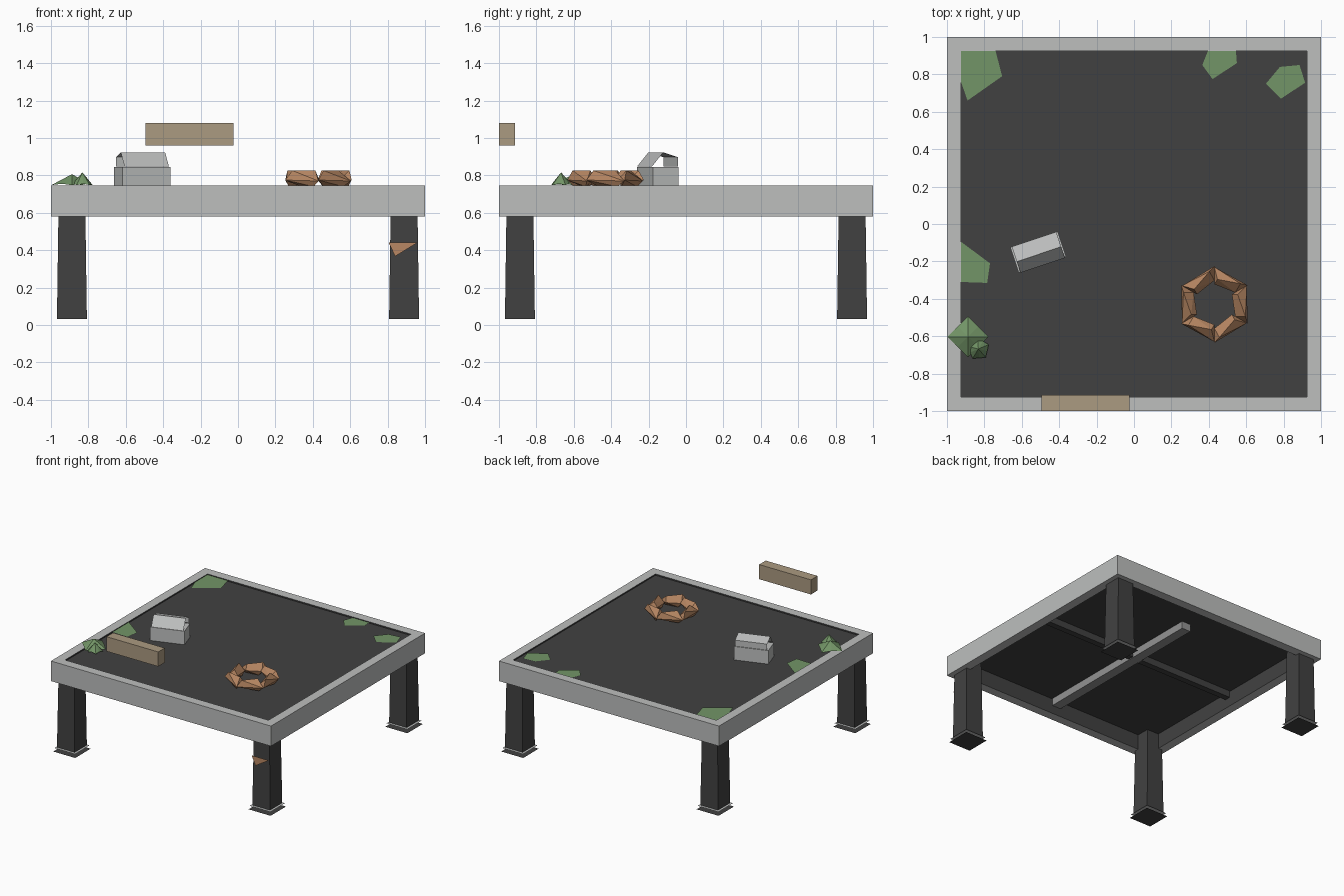
import bpy, bmesh
from math import cos, sin, pi, radians
from mathutils import Vector, Matrix

cube = bpy.data.objects.get("Cube")
if cube:
    bpy.data.objects.remove(cube, do_unlink=True)


def material(name, rgb):
    m = bpy.data.materials.new(name)
    m.use_nodes = True
    m.diffuse_color = (*rgb, 1)
    m.node_tree.nodes["Principled BSDF"].inputs["Base Color"].default_value = (*rgb, 1)
    return m


GREY = material("concrete grey", (0.51, 0.52, 0.515))
MID = material("steel grey", (0.29, 0.29, 0.29))
DARK = material("charcoal", (0.053, 0.053, 0.053))
GREEN = material("moss green", (0.17, 0.30, 0.135))
TAN = material("tan wood", (0.41, 0.325, 0.22))
COPPER = material("copper brown", (0.48, 0.245, 0.125))


def finish(name, bm, *mats):
    bmesh.ops.recalc_face_normals(bm, faces=bm.faces)
    mesh = bpy.data.meshes.new(name)
    bm.to_mesh(mesh)
    bm.free()
    for m in mats:
        mesh.materials.append(m)
    ob = bpy.data.objects.new(name, mesh)
    bpy.context.collection.objects.link(ob)
    return ob


def box(name, lo, hi, mat, taper=1.0):
    """Box between two corners; taper scales the top face."""
    lo, hi = Vector(lo), Vector(hi)
    size, middle = hi - lo, (lo + hi) / 2
    bm = bmesh.new()
    bmesh.ops.create_cube(bm, size=1)
    for v in bm.verts:
        k = taper if v.co.z > 0 else 1
        v.co = middle + Vector((v.co.x * k * size.x, v.co.y * k * size.y, v.co.z * size.z))
    return finish(name, bm, mat)


def sheet(name, points, mat):
    """Single flat polygon, facing up when level."""
    bm = bmesh.new()
    bm.faces.new([bm.verts.new(p) for p in points])
    ob = finish(name, bm, mat)
    if ob.data.polygons[0].normal.z < -0.5:
        ob.data.flip_normals()
    return ob


# Raised rim with a dark inner wall
TOP, BOTTOM = 0.745, 0.58
bm = bmesh.new()
loops = []
for r, z in ((1, BOTTOM), (1, TOP), (0.925, TOP), (0.925, BOTTOM)):
    loops.append([bm.verts.new((x * r, y * r, z)) for x, y in ((-1, -1), (1, -1), (1, 1), (-1, 1))])
for k in range(4):
    a, b = loops[k], loops[(k + 1) % 4]
    for i in range(4):
        j = (i + 1) % 4
        f = bm.faces.new((a[i], a[j], b[j], b[i]))
        f.material_index = 1 if k == 2 else 0
finish("rim", bm, GREY, DARK)

# Floor panel and the beams beneath it
box("floor", (-0.925, -0.925, 0.705), (0.925, 0.925, 0.734), DARK)
box("long_beam", (-0.05, -0.92, 0.645), (0.03, 0.6, 0.705), MID)
box("cross_beam", (-0.92, -0.025, 0.65), (0.92, 0.025, 0.705), DARK)

# Tapered legs with thin foot plates
for sx, side in ((-1, "right"), (1, "left")):
    for sy, end in ((-1, "front"), (1, "back")):
        x, y = sx * 0.888, sy * 0.888
        tag = f"{end}_{side}"
        box(tag + "_leg", (x - 0.08, y - 0.08, 0.033), (x + 0.08, y + 0.08, 0.705), DARK, 0.88)
        for label, h, z, mat in (("lower", 0.1, 0, DARK), ("upper", 0.094, 0.028, GREY)):
            sheet(f"{tag}_{label}_foot_plate",
                  [(x + a * h, y + b * h, z) for a, b in ((-1, -1), (1, -1), (1, 1), (-1, 1))], mat)

# Chip on the front leg
sheet("leg_chip", [(0.805, -0.973, 0.442), (0.84, -0.973, 0.367), (0.962, -0.973, 0.442)], COPPER)

# Floating plank
box("plank", (-0.495, -1, 0.96), (-0.025, -0.915, 1.08), TAN)

# Small shed: box base and an open folded roof
shed_place = Matrix.Translation((-0.512, -0.15, 0)) @ Matrix.Rotation(radians(18.5), 4, 'Z')
base = box("shed_base", (-0.134, -0.072, 0.73), (0.134, 0.072, 0.845), GREY)
base.matrix_world = shed_place
bm = bmesh.new()
rows = [[bm.verts.new((u, v, z)) for u in (-0.125, 0.125)]
        for v, z in ((-0.075, 0.848), (-0.012, 0.923), (0.072, 0.897), (0.072, 0.848))]
for a, b in zip(rows, rows[1:]):
    bm.faces.new((a[0], a[1], b[1], b[0]))
roof = finish("shed_roof", bm, GREY)
roof.matrix_world = shed_place

# Hexagonal ring of twisted, faceted logs
bm = bmesh.new()
for k in range(6):
    a0 = pi / 2 + k * pi / 3
    a1 = a0 + pi / 3
    corners = [(a0, 0.205, 0.775), (a1, 0.2, 0.77), (a0 + 0.15, 0.178, 0.826), (a1 - 0.12, 0.135, 0.826),
               (a0, 0.128, 0.775), (a1, 0.108, 0.785), (a0 + 0.22, 0.125, 0.74), (a1 - 0.15, 0.17, 0.74)]
    log = [bm.verts.new((0.43 + r * cos(a), -0.43 + r * sin(a), z)) for a, r, z in corners]
    bmesh.ops.convex_hull(bm, input=log)
finish("log_ring", bm, COPPER)

# Moss patches lying on the floor
patches = {
    "back_right": [(-0.925, 0.925), (-0.74, 0.925), (-0.705, 0.79), (-0.89, 0.66), (-0.925, 0.76)],
    "back_middle": [(0.395, 0.925), (0.545, 0.925), (0.55, 0.86), (0.42, 0.775), (0.365, 0.85)],
    "back_left": [(0.78, 0.84), (0.885, 0.85), (0.915, 0.755), (0.785, 0.67), (0.705, 0.75)],
    "side": [(-0.925, -0.095), (-0.77, -0.21), (-0.785, -0.315), (-0.925, -0.31)],
}
for tag, outline in patches.items():
    sheet(tag + "_moss", [(x, y, 0.739) for x, y in outline], GREEN)


def leaf_tuft(name, x, y, radius, sides, top, turn):
    """Pointed cone whose base alternates between leaf tips and notches."""
    bm = bmesh.new()
    apex = bm.verts.new((x, y, top))
    ring = []
    for i in range(sides * 2):
        a = turn + i * pi / sides
        r, z = (radius, 0.748) if i % 2 == 0 else (radius * cos(pi / sides), 0.755)
        ring.append(bm.verts.new((x + r * cos(a), y + r * sin(a), z)))
    for i, v in enumerate(ring):
        bm.faces.new((apex, v, ring[(i + 1) % len(ring)]))
    bm.faces.new(ring[::-1])
    finish(name, bm, GREEN)


leaf_tuft("large_leaf_tuft", -0.888, -0.603, 0.11, 4, 0.806, 0)
leaf_tuft("small_leaf_tuft", -0.832, -0.668, 0.06, 5, 0.816, 0.4)
